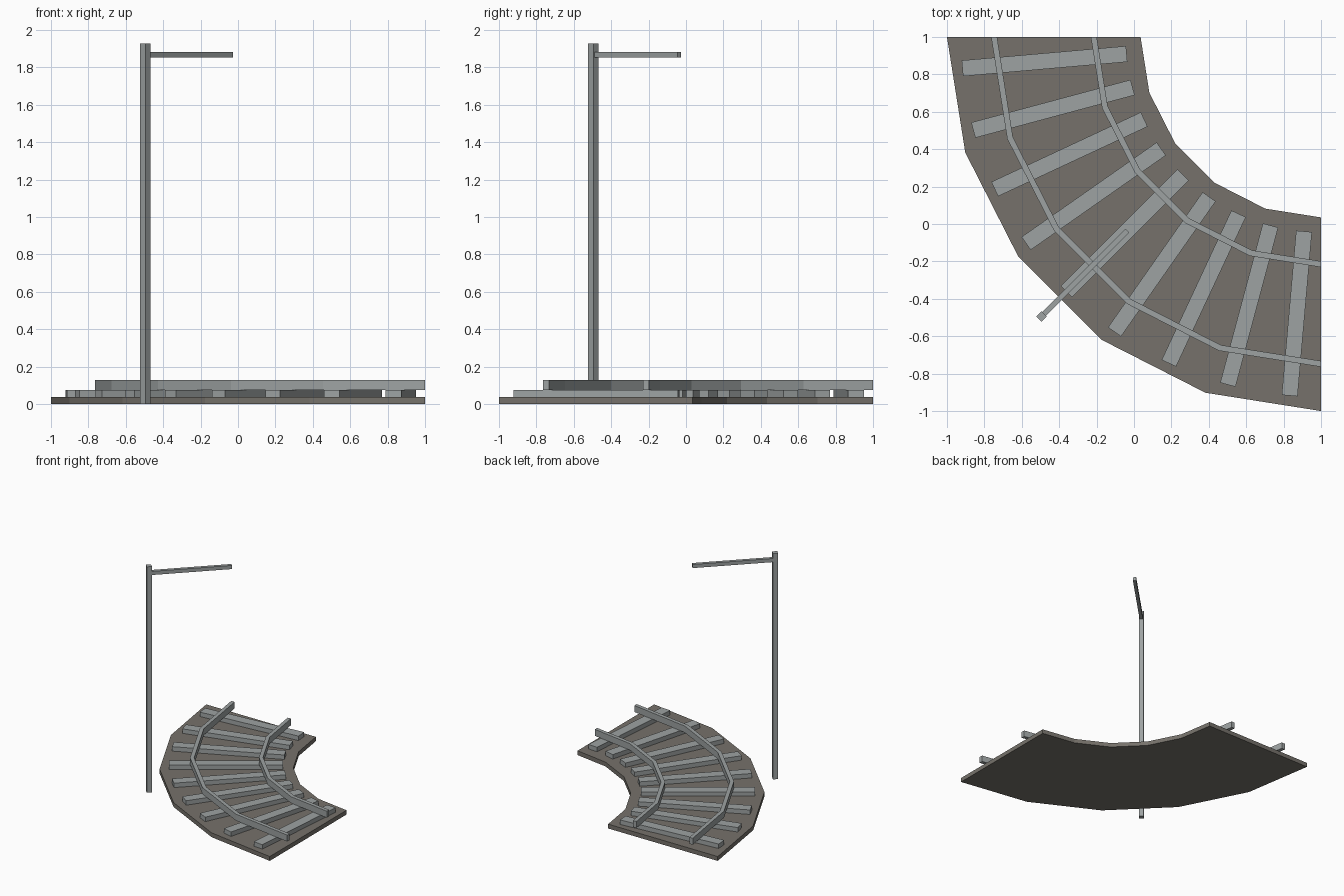
import bpy, bmesh, math
from mathutils import Matrix, Vector

cube = bpy.data.objects.get("Cube")
if cube:
    bpy.data.objects.remove(cube, do_unlink=True)

CENTRE = Vector((1, 1, 0))  # centre of the curve
SEGMENTS = 5


def material(name, rgb):
    mat = bpy.data.materials.new(name)
    mat.use_nodes = True
    mat.diffuse_color = (*rgb, 1)
    mat.node_tree.nodes["Principled BSDF"].inputs["Base Color"].default_value = (*rgb, 1)
    return mat


gravel = material("gravel_brown", (0.18, 0.167, 0.146))
steel = material("steel_grey", (0.34, 0.365, 0.365))


def finish(name, bm, mat):
    bmesh.ops.recalc_face_normals(bm, faces=bm.faces)
    mesh = bpy.data.meshes.new(name)
    bm.to_mesh(mesh)
    bm.free()
    mesh.materials.append(mat)
    obj = bpy.data.objects.new(name, mesh)
    bpy.context.collection.objects.link(obj)
    return obj


def curved_strip(name, inner, outer, z0, z1, mat):
    """Quarter turn strip with a rectangular section, in straight segments."""
    bm = bmesh.new()
    rings = []
    for i in range(SEGMENTS + 1):
        a = math.pi + i * math.pi / 2 / SEGMENTS
        section = ((inner, z0), (outer, z0), (outer, z1), (inner, z1))
        rings.append([bm.verts.new(CENTRE + Vector((r * math.cos(a), r * math.sin(a), z)))
                      for r, z in section])
    for a, b in zip(rings, rings[1:]):
        for k in range(4):
            n = (k + 1) % 4
            bm.faces.new((a[k], a[n], b[n], b[k]))
    bm.faces.new(rings[0])
    bm.faces.new(rings[-1])
    return finish(name, bm, mat)


def radial_box(name, angle, inner, outer, width, z0, z1, mat):
    """Box lying along a radius of the curve."""
    bm = bmesh.new()
    bmesh.ops.create_cube(bm, size=1)
    bmesh.ops.scale(bm, vec=(outer - inner, width, z1 - z0), verts=bm.verts)
    bmesh.ops.translate(bm, vec=((inner + outer) / 2, 0, (z0 + z1) / 2), verts=bm.verts)
    turn = Matrix.Translation(CENTRE) @ Matrix.Rotation(math.radians(angle), 4, "Z")
    bmesh.ops.transform(bm, matrix=turn, verts=bm.verts)
    return finish(name, bm, mat)


# Track bed
curved_strip("track_bed", 0.965, 2.0, 0, 0.037, gravel)

# Sleepers
for i in range(9):
    radial_box(f"sleeper_{i + 1}", 185 + 10 * i, 1.043, 1.925, 0.085, 0.037, 0.075, steel)

# Rails
for name, radius in (("inner_rail", 1.215), ("outer_rail", 1.748)):
    curved_strip(name, radius - 0.016, radius + 0.016, 0.075, 0.13, steel)

# Mast beside the track and its arm over the rails
radial_box("mast", 225, 2.094, 2.134, 0.04, 0, 1.928, steel)
radial_box("mast_arm", 225, 1.464, 2.1, 0.027, 1.852, 1.883, steel)
